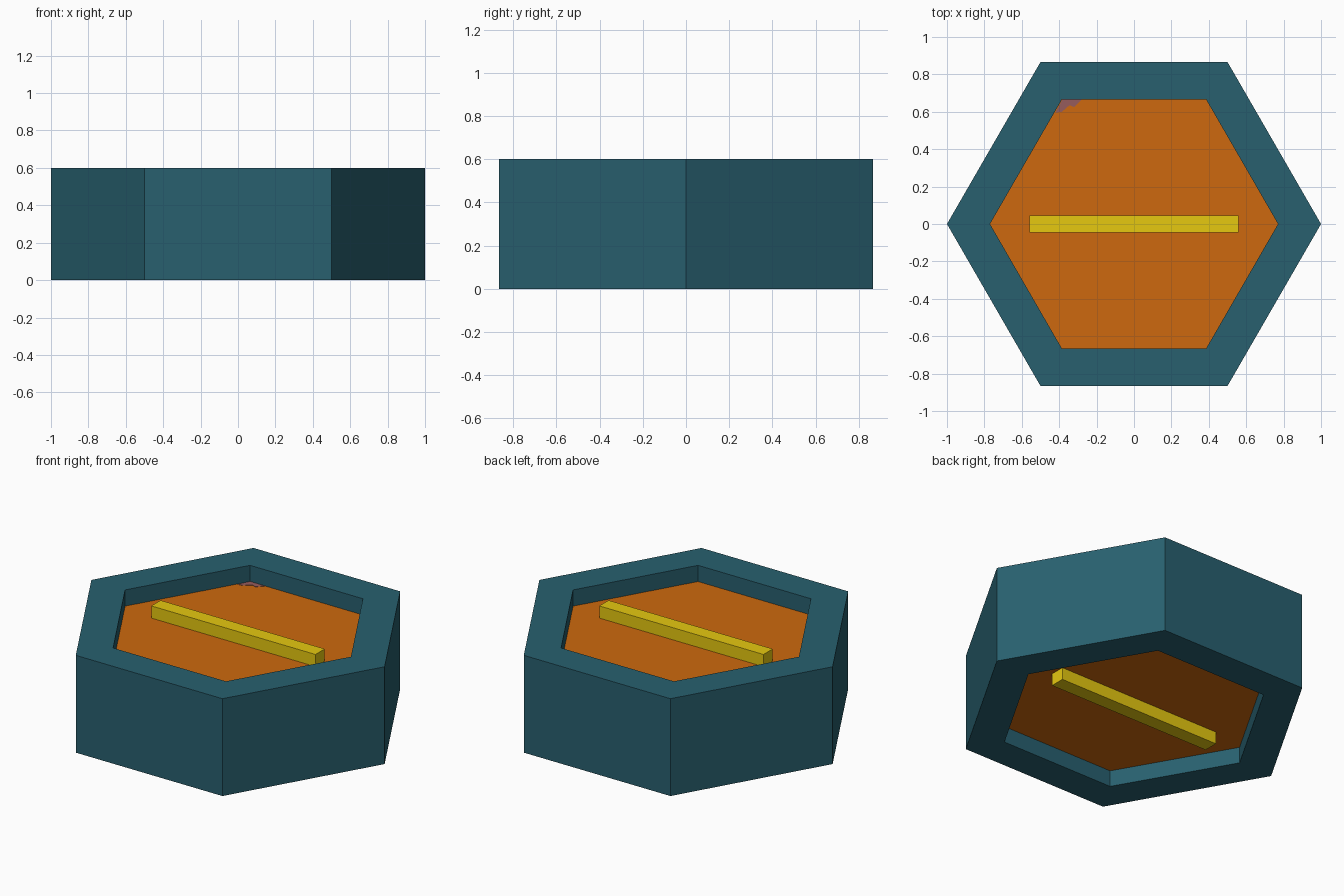
import bpy, bmesh, math

if "Cube" in bpy.data.objects:
    bpy.data.objects.remove(bpy.data.objects["Cube"])

def lin(c):
    c /= 255
    return c / 12.92 if c <= 0.04045 else ((c + 0.055) / 1.055) ** 2.4

def material(name, r, g, b):
    m = bpy.data.materials.new(name)
    m.diffuse_color = (lin(r), lin(g), lin(b), 1)
    m.use_nodes = True
    m.node_tree.nodes["Principled BSDF"].inputs["Base Color"].default_value = m.diffuse_color
    return m

teal = material("dark teal", 40, 96, 111)
orange = material("burnt orange", 205, 105, 14)
yellow = material("mustard yellow", 230, 200, 16)
mauve = material("dull mauve", 150, 92, 92)

def finish(name, bm, mat):
    bmesh.ops.recalc_face_normals(bm, faces=bm.faces)
    me = bpy.data.meshes.new(name)
    bm.to_mesh(me)
    bm.free()
    me.materials.append(mat)
    ob = bpy.data.objects.new(name, me)
    bpy.context.collection.objects.link(ob)
    return ob

def hexagon(r):
    return [(r * math.cos(i * math.pi / 3), r * math.sin(i * math.pi / 3)) for i in range(6)]

def prism(name, outline, z0, z1, mat):
    bm = bmesh.new()
    f = bm.faces.new([bm.verts.new((x, y, z0)) for x, y in outline])
    top = bmesh.ops.extrude_face_region(bm, geom=[f], use_keep_orig=True)["geom"]
    bmesh.ops.translate(bm, vec=(0, 0, z1 - z0),
                        verts=[v for v in top if isinstance(v, bmesh.types.BMVert)])
    return finish(name, bm, mat)

R, INNER, H = 1.0, 0.77, 0.6

# hexagonal ring frame, open through the middle
bm = bmesh.new()
loops = [[bm.verts.new((x, y, z)) for x, y in hexagon(r)]
         for r, z in ((R, 0), (R, H), (INNER, H), (INNER, 0))]
for k in range(4):
    a, b = loops[k], loops[(k + 1) % 4]
    for i in range(6):
        j = (i + 1) % 6
        bm.faces.new((a[i], a[j], b[j], b[i]))
finish("hex_frame", bm, teal)

# recessed core panel, visible from above and below
prism("core_panel", hexagon(INNER), 0.1, 0.5, orange)

# raised bars on both faces of the panel
bar = [(-0.56, -0.045), (0.56, -0.045), (0.56, 0.045), (-0.56, 0.045)]
prism("top_bar", bar, 0.5, 0.575, yellow)
prism("bottom_bar", bar, 0.025, 0.1, yellow)

# small worn patch in the back left corner of the panel
prism("corner_patch", [(-0.42, 0.595), (-0.385, 0.6), (-0.345, 0.635), (-0.32, 0.625),
                       (-0.28, 0.665), (-0.384, 0.665)], 0.499, 0.502, mauve)
